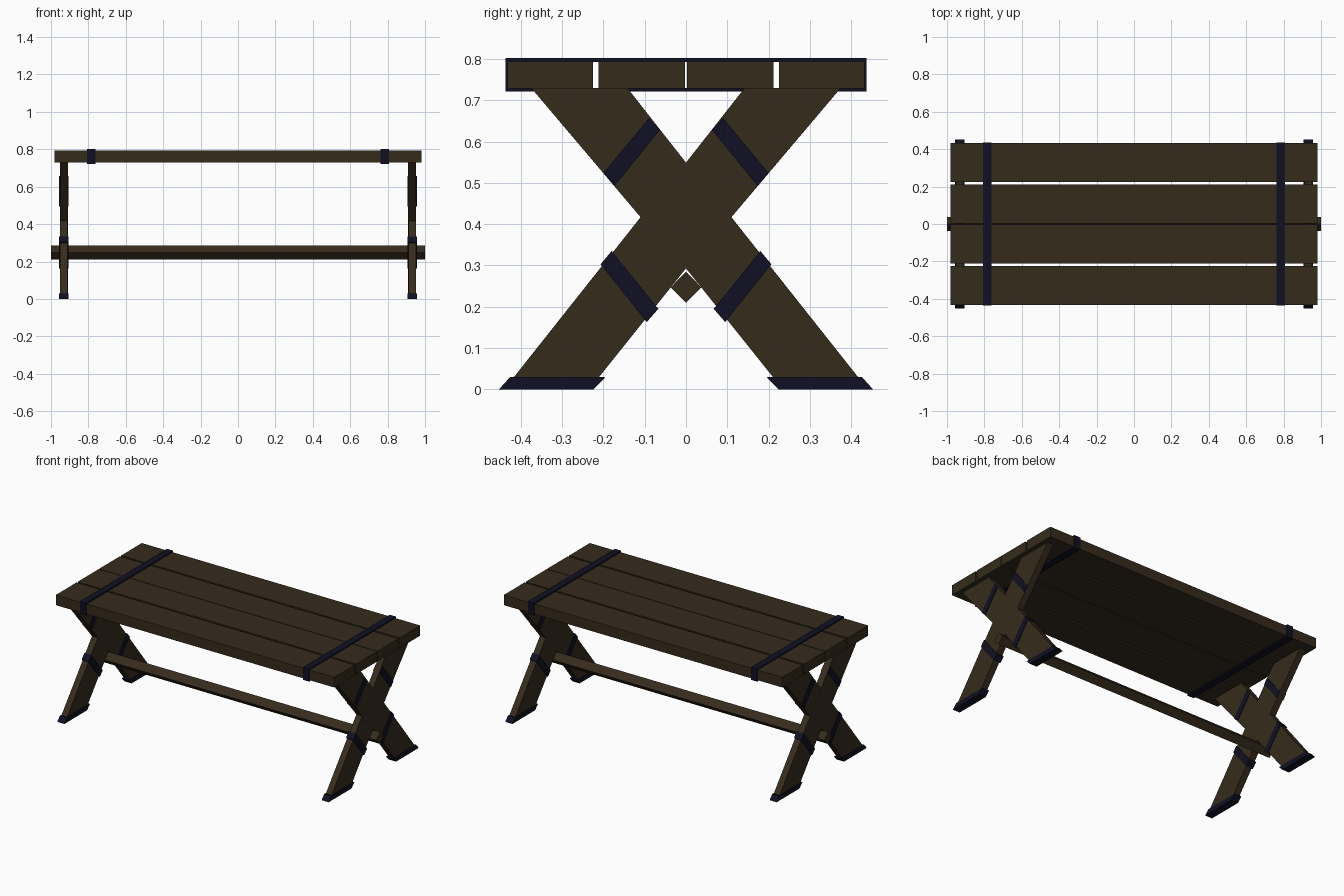
import bpy, bmesh

if "Cube" in bpy.data.objects:
    bpy.data.objects.remove(bpy.data.objects["Cube"])


def material(name, color):
    m = bpy.data.materials.new(name)
    m.diffuse_color = (*color, 1)
    m.use_nodes = True
    m.node_tree.nodes["Principled BSDF"].inputs["Base Color"].default_value = m.diffuse_color
    return m


WOOD = material("dark_wood", (0.037, 0.024, 0.012))
IRON = material("dark_iron", (0.005, 0.005, 0.017))


def prism(name, profile, x0, x1, mat):
    """Extrude a (y, z) profile along x."""
    bm = bmesh.new()
    f = bm.faces.new([bm.verts.new((x0, y, z)) for y, z in profile])
    new = bmesh.ops.extrude_face_region(bm, geom=[f])["geom"]
    bmesh.ops.translate(bm, vec=(x1 - x0, 0, 0),
                        verts=[v for v in new if isinstance(v, bmesh.types.BMVert)])
    bmesh.ops.recalc_face_normals(bm, faces=bm.faces)
    me = bpy.data.meshes.new(name)
    bm.to_mesh(me)
    bm.free()
    me.materials.append(mat)
    ob = bpy.data.objects.new(name, me)
    bpy.context.collection.objects.link(ob)
    return ob


def rect(y0, y1, z0, z1):
    return [(y0, z0), (y1, z0), (y1, z1), (y0, z1)]


# Four top planks
for i, (y0, y1) in enumerate([(-0.432, -0.225), (-0.212, -0.002),
                              (0.002, 0.212), (0.225, 0.432)]):
    prism(f"top_plank_{i + 1}", rect(y0, y1, 0.729, 0.794), -0.98, 0.98, WOOD)

# Profiles in the side plane, mirrored across y for the crossing member
LEG = [(-0.375, 0.73), (-0.142, 0.73), (0.001, 0.548), (0.11, 0.417), (0.438, 0.003),
       (0.232, 0.003), (0.0, 0.293), (-0.11, 0.417)]
FOOT = [(0.195, 0.03), (0.426, 0.03), (0.453, 0.0), (0.224, 0.0)]
UPPER_BAND = [(-0.09, 0.657), (-0.063, 0.628), (-0.173, 0.493), (-0.2, 0.524)]
LOWER_BAND = [(0.18, 0.335), (0.207, 0.303), (0.095, 0.163), (0.067, 0.195)]

for end, x in (("left", -0.931), ("right", 0.931)):
    for side, s in (("a", 1), ("b", -1)):
        for part, prof, half, mat in (("leg", LEG, 0.021, WOOD),
                                      ("foot_cap", FOOT, 0.025, IRON),
                                      ("upper_band", UPPER_BAND, 0.025, IRON),
                                      ("lower_band", LOWER_BAND, 0.025, IRON)):
            # slight offset keeps the crossing leg faces from coinciding
            h = half - (0.0006 if s < 0 and part == "leg" else 0)
            prism(f"{end}_{part}_{side}", [(s * y, z) for y, z in prof],
                  x - h, x + h, mat)
    # Iron strap wrapped around the table top
    sx = 0.785 if x > 0 else -0.785
    for part, prof in (("top", rect(-0.437, 0.437, 0.793, 0.802)),
                       ("bottom", rect(-0.437, 0.437, 0.722, 0.730)),
                       ("front", rect(-0.437, -0.430, 0.730, 0.793)),
                       ("back", rect(0.430, 0.437, 0.730, 0.793))):
        prism(f"{end}_strap_{part}", prof, sx - 0.022, sx + 0.022, IRON)

# Diamond-section stretcher between the leg frames
prism("stretcher", [(0, 0.21), (0.037, 0.247), (0, 0.285), (-0.037, 0.247)],
      -1.0, 1.0, WOOD)
